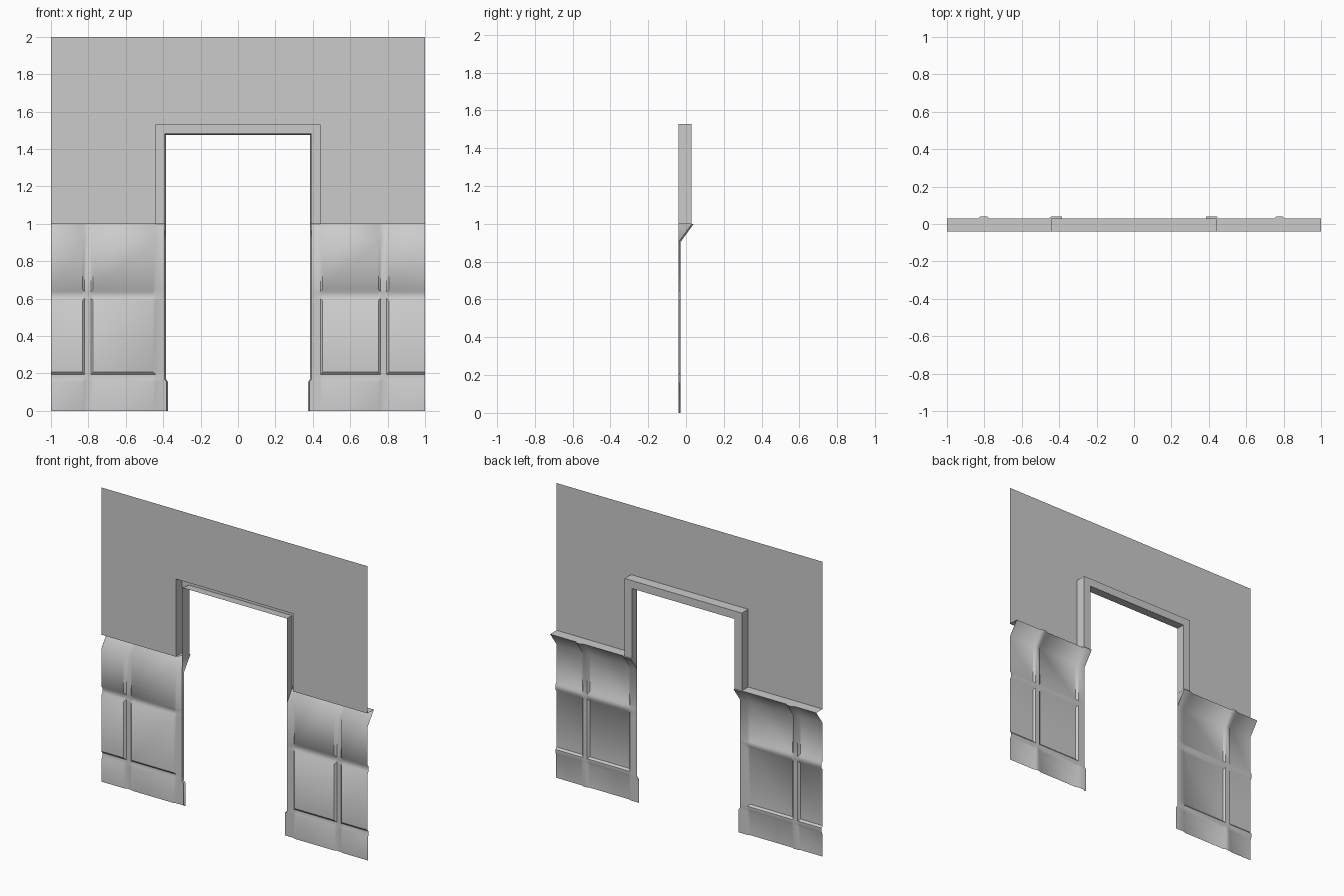
import bpy, math

if "Cube" in bpy.data.objects:
    bpy.data.objects.remove(bpy.data.objects["Cube"])

BACK = -0.039      # plane of the wall and the recessed panels
LEDGE = 0.03       # how far the ledge and the door trim stand out
RELIEF = 0.011     # raise of stiles and rails over the panels


def add_mesh(name, verts, faces, angle=None):
    me = bpy.data.meshes.new(name)
    me.from_pydata(verts, [], faces)
    me.update()
    ob = bpy.data.objects.new(name, me)
    bpy.context.collection.objects.link(ob)
    if angle:
        bpy.ops.object.select_all(action='DESELECT')
        bpy.context.view_layer.objects.active = ob
        ob.select_set(True)
        bpy.ops.object.shade_smooth_by_angle(angle=math.radians(angle))
    return ob


# Rows of the wainscot: height, relief (0 panel, 1 rail), base depth
ROWS = [(0, 0.35, BACK), (0.155, 0.35, BACK), (0.17, 1, BACK), (0.195, 1, BACK),
        (0.208, 0, BACK), (0.588, 0, BACK), (0.602, 1, BACK), (0.635, 1, BACK),
        (0.65, 0, BACK), (0.905, 0, BACK), (1.0, 0, LEDGE)]


def wainscot(name, side, door_edge, stile):
    """Folded sheet: stiles and rails raised out of the panels, ledge on top."""
    s0, s1 = stile
    cols = [(0.394, -1), (0.386, 1), (0.44, 1), (door_edge, 0),
            (s0, 0), (s0 + 0.012, 1), (s1 - 0.012, 1), (s1, 0), (1.0, 0)]
    cols = [(side * x, h) for x, h in cols]
    if side < 0:
        cols.reverse()
    n = len(ROWS) + 1
    verts, faces = [], []
    for x, hx in cols:
        for z, hz, y in ROWS:
            px = x - side * 0.012 if abs(x) < 0.4 and z < 0.16 else x
            py = BACK if hx < 0 else y + RELIEF * max(hx, hz)
            verts.append((px, py, z))
        verts.append((x, LEDGE if 0.38 < abs(x) < 0.39 else BACK, 1.0))
    for i in range(len(cols) - 1):
        for j in range(n - 1):
            a, b = i * n + j, i * n + j + 1
            c, d = b + n, a + n
            y = [verts[k][1] for k in (a, b, c, d)]
            # mitre the corners where bevels meet
            if abs(y[0] + y[2] - y[1] - y[3]) < 1e-5:
                faces.append((a, b, c, d))
            elif abs(y[0] - y[2]) > abs(y[1] - y[3]):
                faces += [(a, b, c), (a, c, d)]
            else:
                faces += [(a, b, d), (b, c, d)]
    add_mesh(name, verts, faces, 40)


wainscot("wainscot_right", 1, 0.452, (0.75, 0.806))
wainscot("wainscot_left", -1, 0.456, (0.774, 0.832))

# Upper wall with the door notch
outline = [(-1, 1), (-1, 2), (1, 2), (1, 1), (0.44, 1), (0.44, 1.528),
           (-0.44, 1.528), (-0.44, 1)]
add_mesh("upper_wall", [(x, BACK, z) for x, z in outline], [tuple(range(8))])

# Door trim: open channel section swept around the opening
section = [(0.44, BACK), (0.44, LEDGE), (0.386, LEDGE), (0.394, BACK)]
verts = []
for sx, top in ((-1, False), (-1, True), (1, True), (1, False)):
    verts += [(sx * x, y, x + 1.088 if top else 1.0) for x, y in section]
faces = [(p * 4 + k, p * 4 + k + 1, p * 4 + k + 5, p * 4 + k + 4)
         for p in range(3) for k in range(3)]
trim = add_mesh("door_trim", verts, faces)
if trim.data.polygons[1].normal.y < 0:
    trim.data.flip_normals()
